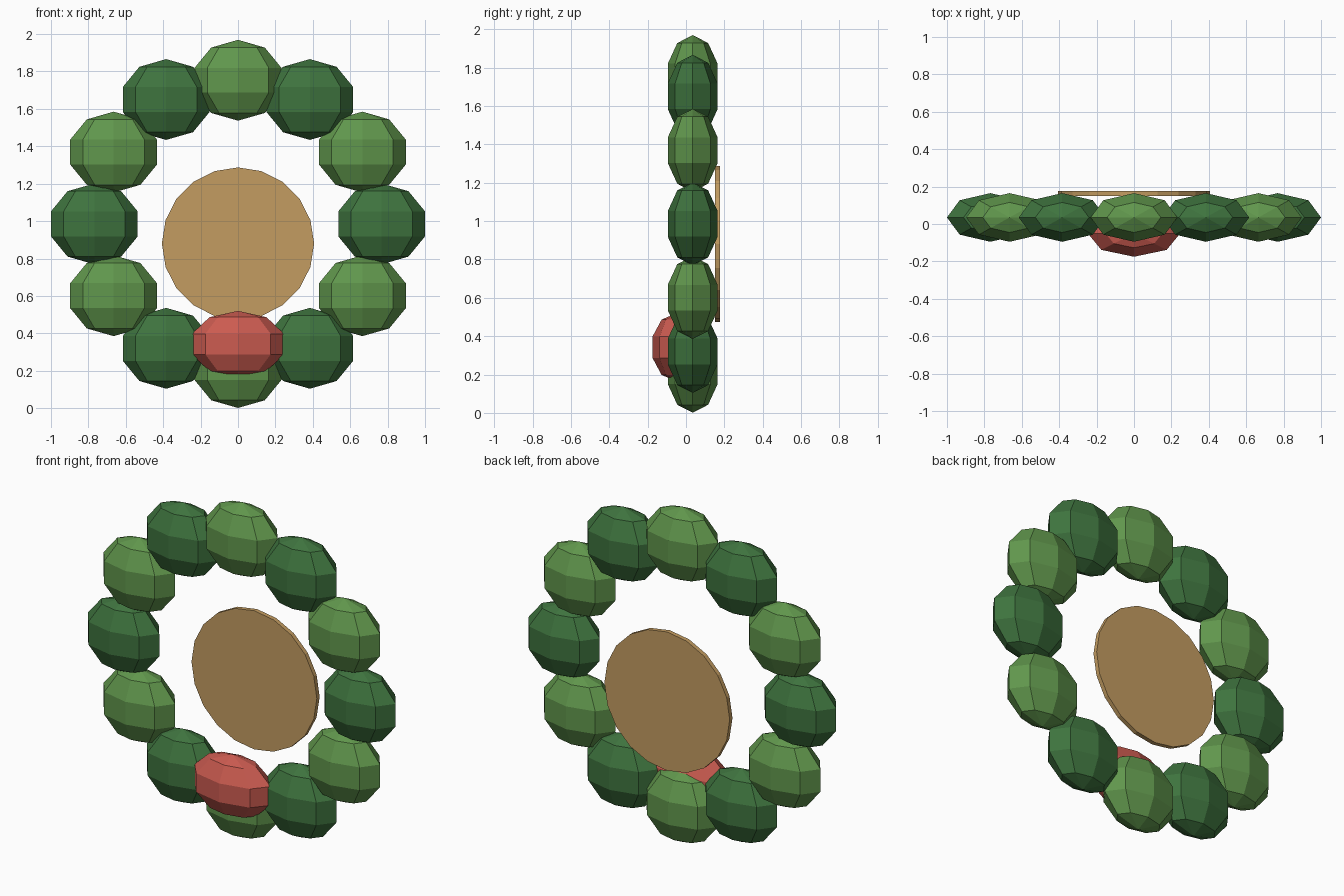
import bpy
import math

if "Cube" in bpy.data.objects:
    bpy.data.objects.remove(bpy.data.objects["Cube"], do_unlink=True)


def material(name, rgb):
    """Flat material from 0-255 sRGB values, stored as linear."""
    lin = [((c / 255 + 0.055) / 1.055) ** 2.4 for c in rgb]
    mat = bpy.data.materials.new(name)
    mat.use_nodes = True
    mat.diffuse_color = (*lin, 1)
    mat.node_tree.nodes["Principled BSDF"].inputs["Base Color"].default_value = (*lin, 1)
    return mat


LIGHT_GREEN = material("light_green", (96, 150, 76))
DARK_GREEN = material("dark_green", (62, 115, 62))
RED = material("red", (203, 91, 80))
TAN = material("tan", (195, 156, 97))


def finish(obj, name, mat):
    obj.name = name
    obj.data.materials.append(mat)
    bpy.ops.object.transform_apply(location=False, rotation=True, scale=True)
    bpy.ops.object.shade_flat()


def blob(name, loc, half, mat):
    """Faceted ball with half extents; its widest rings sit at 18 degrees latitude."""
    bpy.ops.mesh.primitive_uv_sphere_add(segments=8, ring_count=5, radius=1, location=loc)
    obj = bpy.context.object
    w = math.cos(math.radians(18))
    obj.scale = (half[0] / w, half[1] / w, half[2])
    finish(obj, name, mat)


# Ring of leafy clumps in alternating greens
RING_R, RING_Z, RING_Y = 0.768, 0.985, 0.035
for i in range(12):
    a = math.radians(30 * i)
    blob(f"leaf_clump_{i + 1:02d}",
         (RING_R * math.sin(a), RING_Y, RING_Z + RING_R * math.cos(a)),
         (0.232, 0.13, 0.216), DARK_GREEN if i % 2 else LIGHT_GREEN)

# Red bow at the bottom front
blob("bow", (0, -0.05, 0.342), (0.247, 0.125, 0.178), RED)

# Thin backing disc
bpy.ops.mesh.primitive_cylinder_add(vertices=20, radius=0.407, depth=0.026,
                                    location=(0, 0.163, 0.88),
                                    rotation=(math.pi / 2, 0, 0))
finish(bpy.context.object, "backing_disc", TAN)
